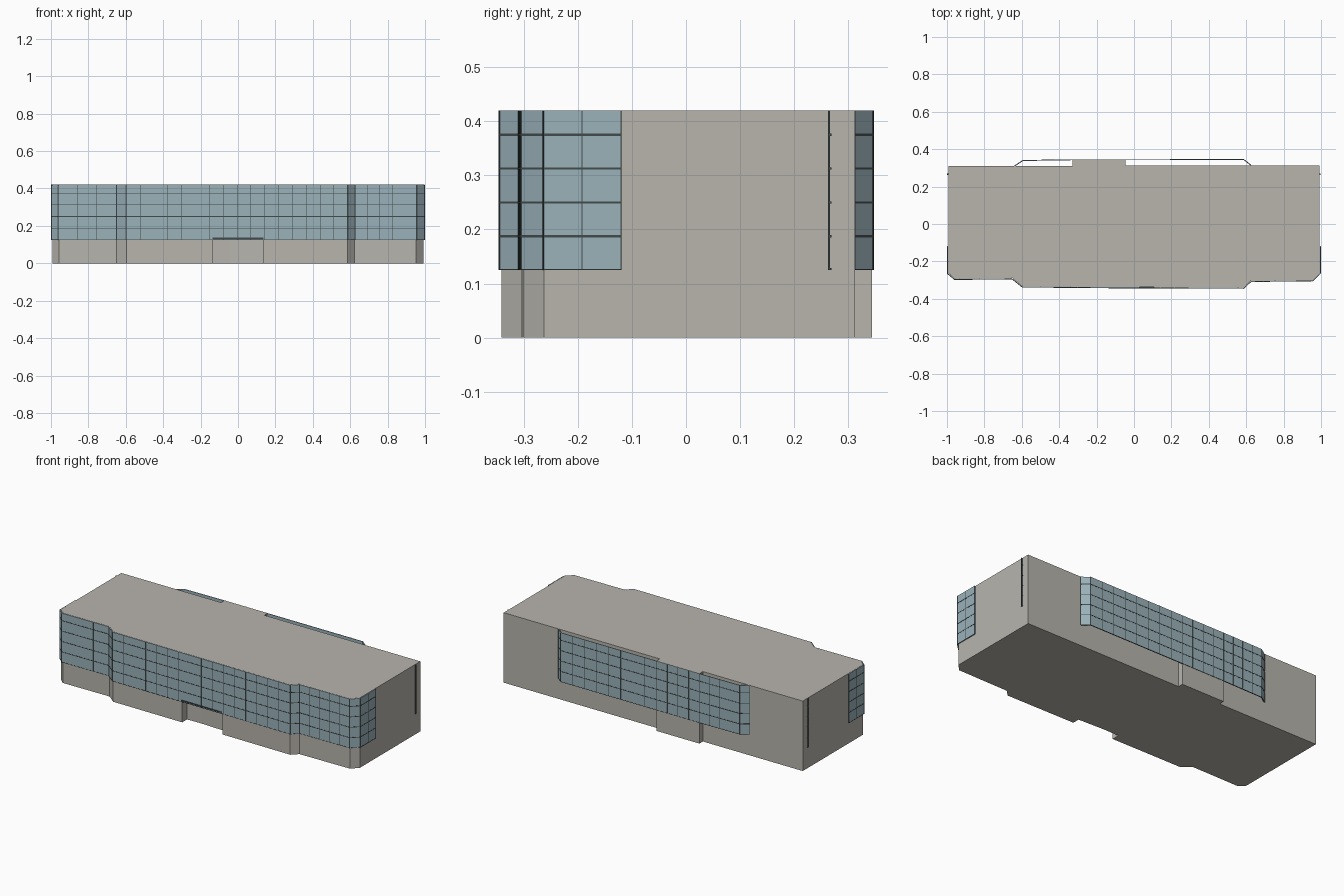
import bpy, bmesh
from mathutils import Vector, Matrix

if "Cube" in bpy.data.objects:
    bpy.data.objects.remove(bpy.data.objects["Cube"])

FLOOR, TOP = 0.125, 0.42          # glazing starts / roof height


def material(name, rgb):
    m = bpy.data.materials.new(name)
    m.diffuse_color = (*rgb, 1)
    m.use_nodes = True
    m.node_tree.nodes["Principled BSDF"].inputs["Base Color"].default_value = m.diffuse_color
    return m


STONE = material("warm_grey_wall", (0.48, 0.46, 0.42))
GLASS = material("blue_grey_glass", (0.325, 0.445, 0.49))
FRAME = material("dark_frame", (0.055, 0.07, 0.075))


def finish(name, bm, mat):
    me = bpy.data.meshes.new(name)
    bm.to_mesh(me)
    bm.free()
    me.materials.append(mat)
    ob = bpy.data.objects.new(name, me)
    bpy.context.collection.objects.link(ob)
    return ob


def prism(name, outline, z0, z1, mat, cap=True):
    bm = bmesh.new()
    lo = [bm.verts.new((x, y, z0)) for x, y in outline]
    hi = [bm.verts.new((x, y, z1)) for x, y in outline]
    n = len(outline)
    bm.faces.new(lo[::-1])
    if cap:
        bm.faces.new(hi)
    for i in range(n):
        j = (i + 1) % n
        bm.faces.new((lo[i], lo[j], hi[j], hi[i]))
    return finish(name, bm, mat)


def bar(bm, centre, size, direction=Vector((1, 0, 0))):
    """Box whose local x runs along a horizontal direction."""
    d = direction.normalized()
    rot = Matrix(((d.x, -d.y, 0), (d.y, d.x, 0), (0, 0, 1))).to_4x4()
    mat = Matrix.Translation(centre) @ rot @ Matrix.Diagonal((*size, 1))
    bmesh.ops.create_cube(bm, size=1, matrix=mat)


def curtain_wall(name, path, bays):
    """Thin glazing along a path, with floor lines and mullions."""
    glass, frame = bmesh.new(), bmesh.new()
    thick, proud, rail, post = 0.004, 0.002, 0.004, 0.0022
    height = TOP - FLOOR - 0.0005
    mid = FLOOR + height / 2
    for (p, q), n in zip(zip(path, path[1:]), bays):
        a, b = Vector((*p, 0)), Vector((*q, 0))
        d = b - a
        inward = Vector((-d.y, d.x, 0)).normalized()
        c = (a + b) / 2
        g = c + inward * thick / 2
        bar(glass, (g.x, g.y, mid), (d.length, thick, height), d)
        for z in (FLOOR + 0.001, 0.1875, 0.25, 0.3125, 0.375):
            h = rail if z > 0.15 else 0.002
            bar(frame, (c.x, c.y, z), (d.length, proud, h), d)
        for i in range(n + 1):
            m = a + d * i / n
            bar(frame, (m.x, m.y, mid), (post, proud, height), d)
    finish(name + "_glass", glass, GLASS)
    finish(name + "_frame", frame, FRAME)


# Building footprint, counter-clockwise from the left front corner
front_left = [(-0.993, -0.262), (-0.958, -0.293), (-0.65, -0.29), (-0.595, -0.334)]
front_right = [(0.585, -0.341), (0.622, -0.305), (0.953, -0.301), (0.992, -0.262)]
back = [(0.992, 0.312), (-0.045, 0.312), (-0.045, 0.344), (-0.33, 0.344),
        (-0.33, 0.311), (-0.993, 0.311)]
entrance = [(-0.135, -0.336), (-0.135, -0.29), (-0.045, -0.288),
            (0.135, -0.295), (0.135, -0.338)]

# Ground floor with entrance recess, and solid upper floors
prism("ground_floor", front_left + entrance + front_right + back, 0, FLOOR, STONE, cap=False)
prism("upper_floors", front_left + front_right + back, FLOOR, TOP, STONE)

# Front glazing wraps round both corners; back glazing is a free-standing bay
curtain_wall("front_glazing",
             [(-0.998, -0.12), (-0.998, -0.266), (-0.96, -0.298), (-0.652, -0.295),
              (-0.597, -0.339), (0.587, -0.345), (0.626, -0.309), (0.956, -0.305),
              (0.998, -0.264), (0.998, -0.12)],
             [2, 1, 3, 1, 16, 1, 5, 1, 2])
curtain_wall("back_glazing",
             [(0.63, 0.312), (0.588, 0.3455), (-0.045, 0.345), (-0.33, 0.345),
              (-0.595, 0.341), (-0.64, 0.311)],
             [1, 8, 4, 4, 1])

# Dark vertical strips near the back of each end wall
for side, x in (("left", -0.9955), ("right", 0.9945)):
    bm = bmesh.new()
    bar(bm, (x, 0.264, (FLOOR + TOP) / 2), (0.006, 0.004, TOP - FLOOR))
    for z in (FLOOR + 0.002, 0.1875, 0.25, 0.3125, 0.375):
        bar(bm, (x, 0.266, z), (0.006, 0.006, 0.004))
    finish(side + "_end_strip", bm, FRAME)

# Thin canopy edge over the entrance
bm = bmesh.new()
bar(bm, (0, -0.342, 0.134), (0.27, 0.008, 0.006))
finish("entrance_canopy", bm, FRAME)
